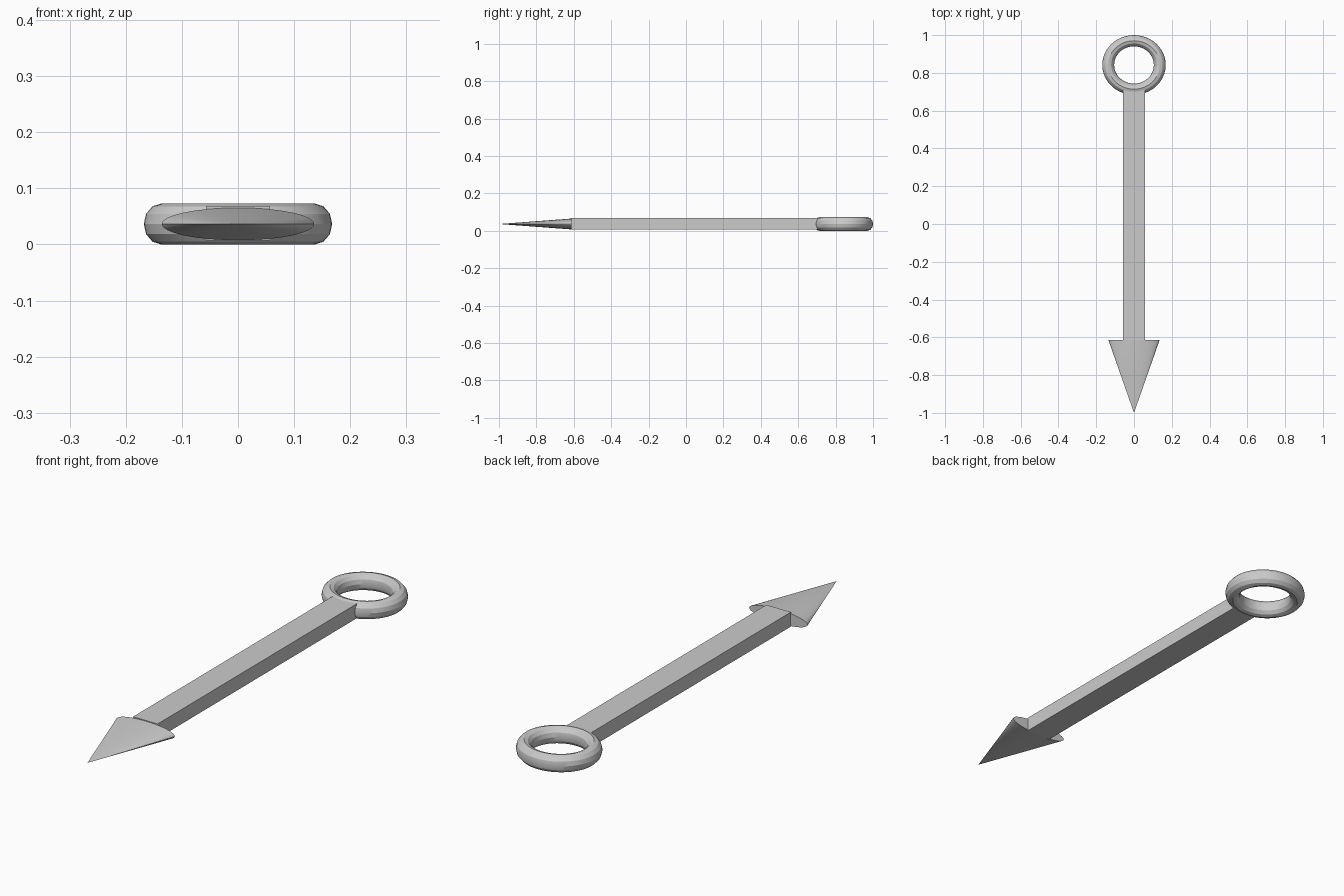
import bpy
from math import radians

if "Cube" in bpy.data.objects:
    bpy.data.objects.remove(bpy.data.objects["Cube"])

MID_Z = 0.0365


def finish(name, scale, smooth_angle=None):
    ob = bpy.context.object
    ob.name = name
    ob.scale = scale
    bpy.ops.object.transform_apply(location=False, rotation=True, scale=True)
    if smooth_angle:
        bpy.ops.object.shade_smooth_by_angle(angle=radians(smooth_angle))
    return ob


# Slightly oval ring at the back end
bpy.ops.mesh.primitive_torus_add(major_segments=48, minor_segments=12,
                                 major_radius=0.1365, minor_radius=0.0315,
                                 location=(0, 0.842, MID_Z))
finish("ring", (1, 0.94, MID_Z / 0.0315), 25)

# Flat rectangular shaft, its end sunk into the ring
y0, y1 = -0.615, 0.71
bpy.ops.mesh.primitive_cube_add(size=1, location=(0, (y0 + y1) / 2, 0.038))
finish("shaft", (0.114, y1 - y0, 0.061))

# Flattened cone point, tip towards the front
tip, base = -1.0, -0.613
bpy.ops.mesh.primitive_cone_add(vertices=32, radius1=0.136, radius2=0,
                                depth=base - tip,
                                location=(0, (tip + base) / 2, MID_Z),
                                rotation=(radians(90), 0, 0))
finish("point", (1, 0.029 / 0.136, 1), 30)
